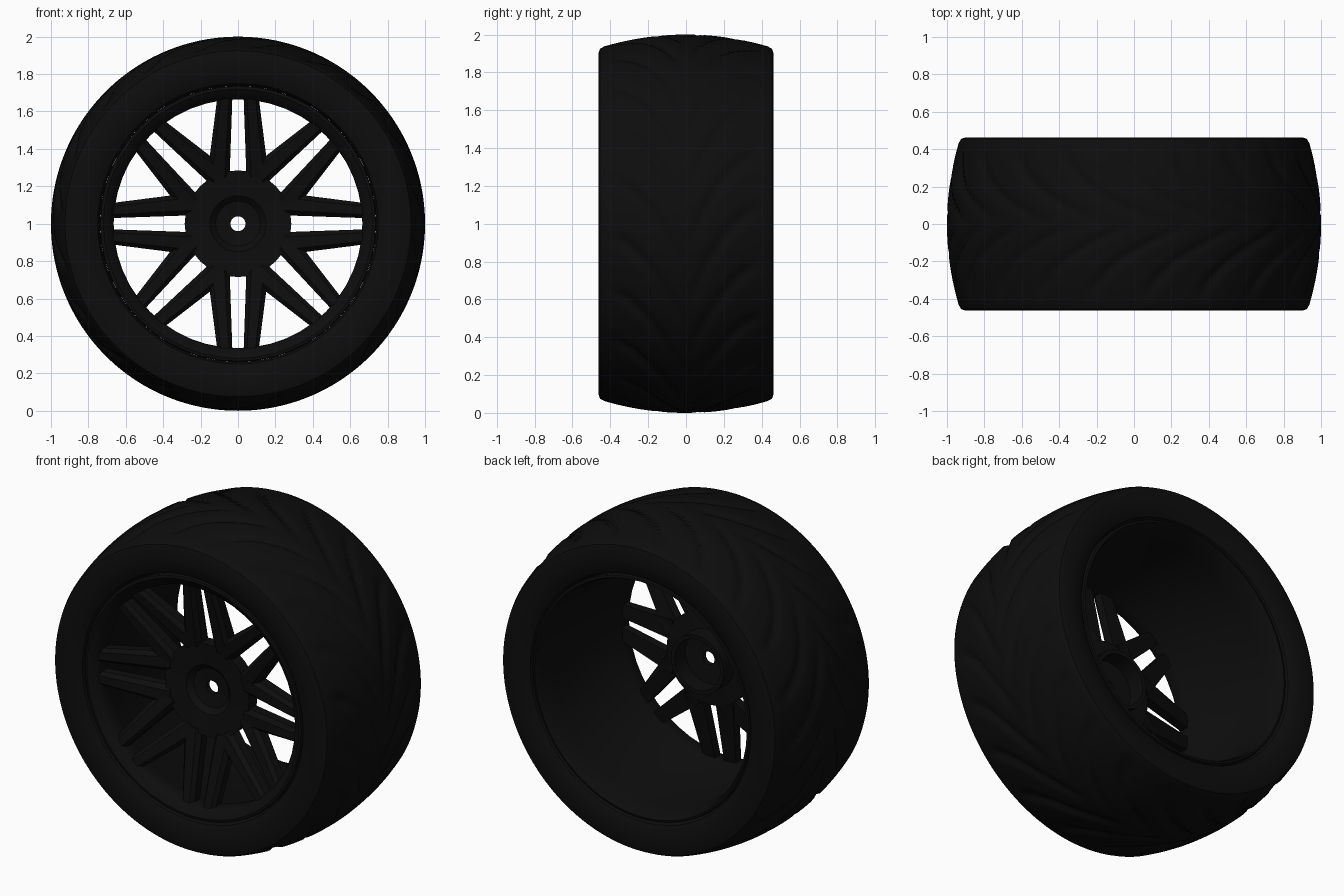
import bpy, bmesh, math
from math import sin, cos, pi, tau

if "Cube" in bpy.data.objects:
    bpy.data.objects.remove(bpy.data.objects["Cube"])

black = bpy.data.materials.new("black_rubber")
black.diffuse_color = (0.004, 0.004, 0.004, 1)
black.use_nodes = True
black.node_tree.nodes["Principled BSDF"].inputs["Base Color"].default_value = black.diffuse_color


def finish(bm, name, angle=35):
    bmesh.ops.recalc_face_normals(bm, faces=bm.faces)
    me = bpy.data.meshes.new(name)
    bm.to_mesh(me)
    bm.free()
    ob = bpy.data.objects.new(name, me)
    bpy.context.collection.objects.link(ob)
    me.materials.append(black)
    bpy.ops.object.select_all(action='DESELECT')
    ob.select_set(True)
    bpy.context.view_layer.objects.active = ob
    bpy.ops.object.shade_smooth_by_angle(angle=math.radians(angle))
    return ob


def lathe(name, profile, segs, offset=None, angle=35):
    """Spin a closed (radius, y) profile about the axle; offset(phi, r, y) shifts the radius."""
    bm = bmesh.new()
    rings = []
    for i in range(segs):
        phi = tau * i / segs          # clockwise from the top, seen from the front
        ring = []
        for r, y in profile:
            q = r + (offset(phi, r, y) if offset else 0)
            ring.append(bm.verts.new((q * sin(phi), y, 1 + q * cos(phi))))
        rings.append(ring)
    n = len(profile)
    for i in range(segs):
        a, b = rings[i], rings[(i + 1) % segs]
        for j in range(n):
            k = (j + 1) % n
            bm.faces.new((a[j], a[k], b[k], b[j]))
    return finish(bm, name, angle)


# Tyre: crowned tread with swept V grooves, rounded shoulders and sidewalls
def crown(y):
    return 1.0 - 0.062 * (abs(y) / 0.43) ** 2


GROOVES = 20


def groove(phi, r, y):
    if r < 0.93 or abs(y) > 0.425 or abs(y) < 0.02:
        return 0
    u = abs(y) / 0.42
    lag = 0.55 * (1 - (1 - u) ** 2)
    pitch = tau / GROOVES
    p = phi + lag + (pitch / 2 if y > 0 else 0)
    d = abs((p + pitch / 2) % pitch - pitch / 2)
    fade = min(1, (1 - u) / 0.25, u / 0.15)
    return -0.022 * fade * max(0, 1 - d / 0.055)


rows = 36
tread = [(crown(y), y) for y in (-0.43 + 0.86 * i / rows for i in range(rows + 1))]
side = [(0.925, 0.455), (0.90, 0.463), (0.83, 0.463), (0.78, 0.455), (0.75, 0.44), (0.738, 0.41)]
tyre_profile = tread + side + [(r, -y) for r, y in reversed(side)]
lathe("tyre", tyre_profile, 240, groove, 40)

# Rim: front lip, spoke seat and long rear barrel
lathe("rim", [(0.739, -0.42), (0.735, -0.437), (0.72, -0.44), (0.705, -0.43),
              (0.672, -0.405), (0.665, -0.39), (0.665, -0.32), (0.685, -0.28),
              (0.695, 0.30), (0.708, 0.41), (0.722, 0.44), (0.735, 0.437),
              (0.739, 0.42), (0.72, 0.30), (0.72, -0.30)], 48)

# Hub: dished front plate with centre bore and rear collar
lathe("hub", [(0.04, -0.25), (0.12, -0.26), (0.15, -0.29), (0.285, -0.30),
              (0.285, -0.22), (0.18, -0.21), (0.18, -0.11), (0.155, -0.11),
              (0.155, -0.215), (0.04, -0.22)], 32)

# Spokes: eight pairs of tapered bars sloping forward to the rim
bm = bmesh.new()
for k in range(8):
    a = k * pi / 4
    for s in (-1, 1):
        ends = []
        for r, inner, outer, front, back in ((0.25, 0.045, 0.165, -0.305, -0.22),
                                             (0.68, 0.03, 0.11, -0.405, -0.33)):
            c = (outer - inner) * 0.22
            section = [(inner, back), (inner, front + 0.025), (inner + c, front),
                       (outer - c, front), (outer, front + 0.025), (outer, back)]
            ends.append([bm.verts.new((r * cos(a) - s * t * sin(a), y,
                                       1 + r * sin(a) + s * t * cos(a))) for t, y in section])
        p, q = ends
        for i in range(6):
            j = (i + 1) % 6
            bm.faces.new((p[i], p[j], q[j], q[i]))
        bm.faces.new(p)
        bm.faces.new(q)
finish(bm, "spokes", 25)
